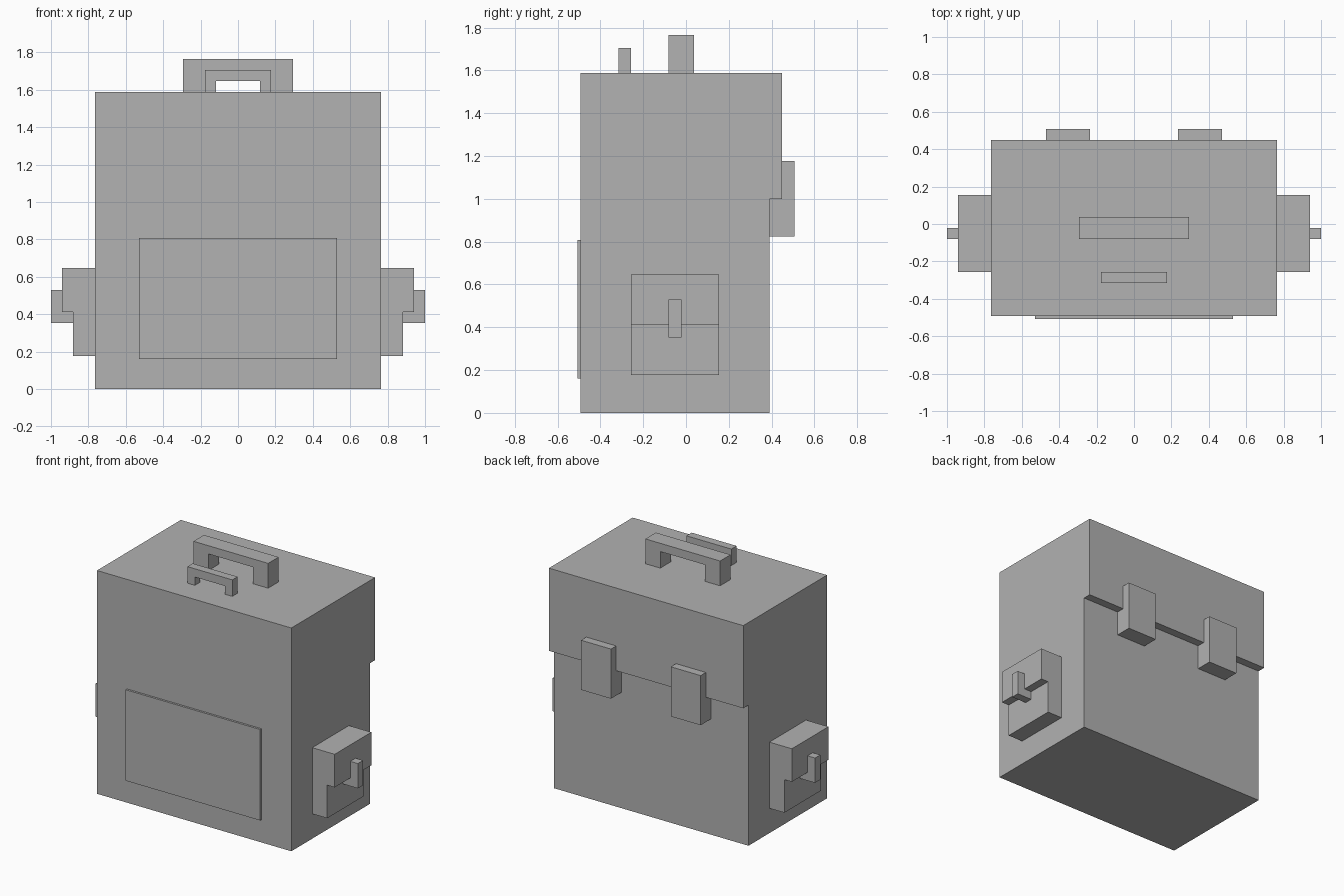
import bpy
import bmesh
from mathutils import Vector

cube = bpy.data.objects.get("Cube")
if cube:
    bpy.data.objects.remove(cube, do_unlink=True)

U = 1 / 17        # one modelling unit
FRONT = -8.375    # front wall of the body, in units

grey = bpy.data.materials.new("plain grey")
grey.use_nodes = True
COLOUR = (0.445, 0.445, 0.445, 1)
grey.diffuse_color = COLOUR
grey.node_tree.nodes["Principled BSDF"].inputs["Base Color"].default_value = COLOUR


def extrude(name, profile, axis, start, end):
    """Extrude a profile along x (profile in y, z) or y (profile in x, z).
    Values are in units; y counts from the front wall."""
    def point(a, b, d):
        x, y = (d, a) if axis == "x" else (a, d)
        return Vector((x, y + FRONT, b)) * U

    bm = bmesh.new()
    face = bm.faces.new([bm.verts.new(point(a, b, start)) for a, b in profile])
    moved = bmesh.ops.extrude_face_region(bm, geom=[face])["geom"]
    offset = point(0, 0, end) - point(0, 0, start)
    bmesh.ops.translate(bm, vec=offset,
                        verts=[v for v in moved if isinstance(v, bmesh.types.BMVert)])
    bmesh.ops.recalc_face_normals(bm, faces=bm.faces)
    mesh = bpy.data.meshes.new(name)
    bm.to_mesh(mesh)
    bm.free()
    mesh.materials.append(grey)
    obj = bpy.data.objects.new(name, mesh)
    bpy.context.collection.objects.link(obj)
    return obj


def rect(a0, a1, b0, b1):
    return [(a0, b0), (a1, b0), (a1, b1), (a0, b1)]


def arch(outer, inner, base, under, top):
    return [(-outer, base), (-inner, base), (-inner, under), (inner, under),
            (inner, base), (outer, base), (outer, top), (-outer, top)]


# Body with the lid overhanging at the back
extrude("body", [(0, 0), (15, 0), (15, 17), (16, 17), (16, 27), (0, 27)], "x", -13, 13)

# Thin raised panel on the front
extrude("front_panel", rect(-9, 9, 2.75, 13.75), "y", -0.25, 0)

# Carry handle and the small loop in front of it
extrude("top_handle", arch(5, 3, 27, 29, 30), "y", 7, 9)
extrude("small_loop", arch(3, 2, 27, 28, 29), "y", 3, 4)

# Paired parts: stepped side pockets, their clasps, and the back latches
for side, s in (("left", 1), ("right", -1)):
    pocket = [(13, 3), (15, 3), (15, 7), (16, 7), (16, 11), (13, 11)]
    extrude(side + "_pocket", [(s * x, z) for x, z in pocket], "y", 4, 11)

    clasp = [(15, 6), (17, 6), (17, 9), (16, 9), (16, 7), (15, 7)]
    extrude(side + "_pocket_clasp", [(s * x, z) for x, z in clasp], "y", 7, 8)

    latch = [(15, 14), (17, 14), (17, 20), (16, 20), (16, 17), (15, 17)]
    extrude(side + "_back_latch", latch, "x", s * 4, s * 8)
